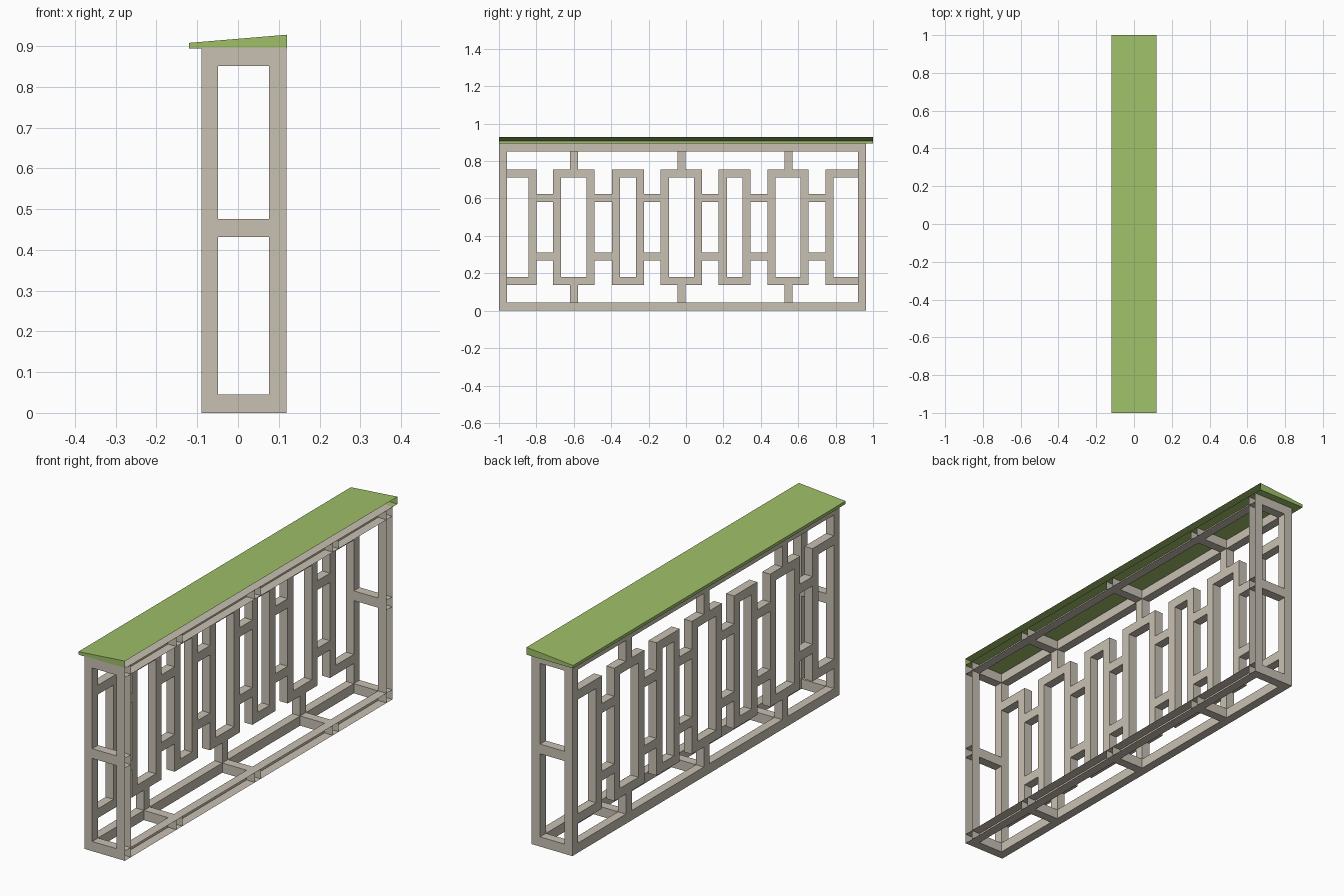
import bpy, bmesh

if "Cube" in bpy.data.objects:
    bpy.data.objects.remove(bpy.data.objects["Cube"])


def material(name, color):
    m = bpy.data.materials.new(name)
    m.diffuse_color = (*color, 1)
    m.use_nodes = True
    m.node_tree.nodes["Principled BSDF"].inputs["Base Color"].default_value = m.diffuse_color
    return m


STONE = material("beige stone", (0.58, 0.53, 0.45))
GREEN = material("green cap", (0.35, 0.53, 0.14))

T = 0.043                      # bar thickness
XL, XR = -0.09, 0.119          # frame outer faces
Y0, Y1 = -1.0, 0.963
TOP = 0.896


def box(bm, x0, x1, y0, y1, z0, z1, open_back=False):
    """Add a box; open_back leaves out the +x face (the side set to the wall)."""
    v = [bm.verts.new((x, y, z)) for x in (x0, x1) for y in (y0, y1) for z in (z0, z1)]
    faces = [(0, 1, 3, 2), (0, 4, 5, 1), (2, 3, 7, 6), (0, 2, 6, 4), (1, 5, 7, 3)]
    if not open_back:
        faces.append((4, 6, 7, 5))
    for f in faces:
        bm.faces.new([v[i] for i in f])


def finish(name, bm, mat):
    me = bpy.data.meshes.new(name)
    bm.to_mesh(me)
    bm.free()
    me.materials.append(mat)
    ob = bpy.data.objects.new(name, me)
    bpy.context.collection.objects.link(ob)
    return ob


stub_y = (-0.6, -0.024, 0.548)

# corner posts, hollow and open on the wall side
bm = bmesh.new()
for y in (Y0, Y1 - T):
    box(bm, XL, XL + T - 0.002, y, y + T, 0, TOP)
    box(bm, XR - T, XR, y, y + T, 0, TOP, True)
finish("corner_posts", bm, STONE)

# long rails, bottom and top
bm = bmesh.new()
for z in (0, TOP - T - 0.002):
    box(bm, XL, XL + T - 0.002, Y0 + T, Y1 - T, z, z + T + 0.002)
    box(bm, XR - T, XR, Y0 + T, Y1 - T, z, z + T + 0.002, True)
finish("long_rails", bm, STONE)

# cross bars: three levels at each end, two levels at each stub
bm = bmesh.new()
levels = (0, TOP - T - 0.002)
for y in (Y0, Y1 - T):
    for z in (*levels, 0.431):
        box(bm, XL + T - 0.002, XR, y, y + T, z, z + T + 0.002, True)
for y in stub_y:
    for z in levels:
        box(bm, XL + T - 0.002, XR, y - T / 2, y + T / 2, z, z + T + 0.002, True)
finish("cross_bars", bm, STONE)

# lattice screen on the outer side
bm = bmesh.new()
LO, HI = 0.138, 0.755


def bar(y0, y1, z0, z1):
    box(bm, XL, XL + T - 0.002, y0, y1, z0, z1)


cells = [(Y0 + T, -0.80), (-0.71, -0.49), (-0.395, -0.225), (-0.135, 0.085),
         (0.175, 0.345), (0.435, 0.655), (0.745, Y1 - T)]
for i, (a, b) in enumerate(cells):
    left, right = i > 0, i < len(cells) - 1
    ia, ib = a + T * left, b - T * right
    if left:
        bar(a, ia, LO, HI)
    if right:
        bar(ib, b, LO, HI)
        for z in (0.268, 0.582):               # connectors to the next cell
            bar(b, cells[i + 1][0], z, z + T)
    for z in (LO, HI - T):
        bar(ia, ib, z, z + T)
for y in stub_y:                               # stubs to the rails
    bar(y - T / 2, y + T / 2, T, LO)
    bar(y - T / 2, y + T / 2, HI, TOP - T)
finish("lattice_screen", bm, STONE)

# sloping cap, open on the wall side
bm = bmesh.new()
box(bm, -0.12, 0.12, -1, 1, 0.894, 0.908, True)
for v in bm.verts:
    if v.co.x > 0 and v.co.z > 0.9:
        v.co.z = 0.928
finish("sloping_cap", bm, GREEN)
